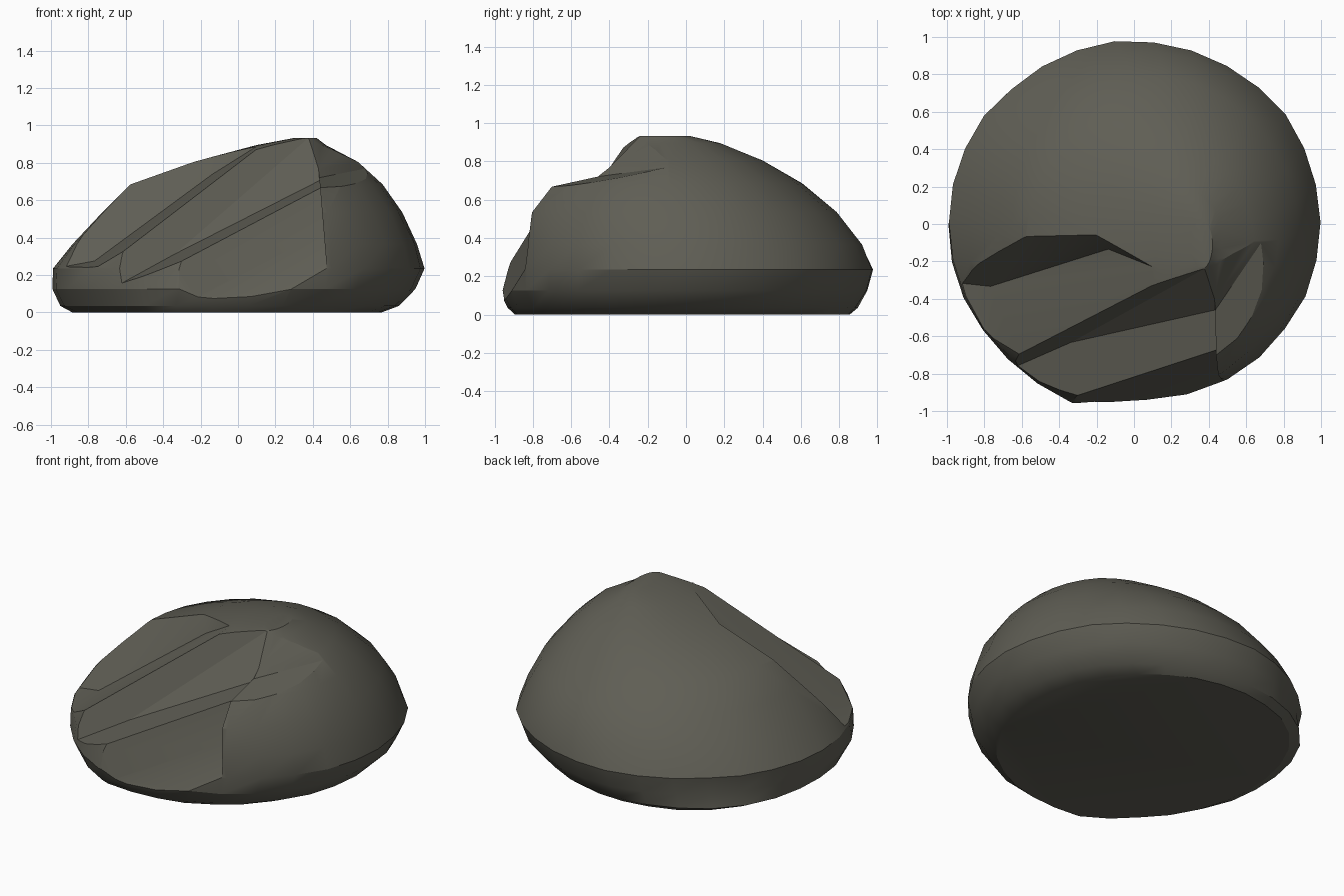
import bpy, bmesh, math, random
from mathutils import Vector

if "Cube" in bpy.data.objects:
    bpy.data.objects.remove(bpy.data.objects["Cube"])

random.seed(4)
SEG = 30

stone = bpy.data.materials.new("dark_olive_stone")
stone.diffuse_color = (0.115, 0.112, 0.09, 1)
stone.use_nodes = True
stone.node_tree.nodes["Principled BSDF"].inputs["Base Color"].default_value = stone.diffuse_color


def make_object(name, bm):
    bmesh.ops.recalc_face_normals(bm, faces=bm.faces)
    me = bpy.data.meshes.new(name)
    bm.to_mesh(me)
    bm.free()
    ob = bpy.data.objects.new(name, me)
    bpy.context.collection.objects.link(ob)
    me.materials.append(stone)
    return ob


def bump(a, centre, width):
    """Smooth bump of height 1 around an angle in degrees."""
    d = (math.degrees(a) - centre + 180) % 360 - 180
    return math.exp(-(d / width) ** 2)


# Rounded boulder: oval slices as (z, x min, x max, y min, y max)
slices = [
    (0.005, -0.87, 0.77, -0.88, 0.84), (0.04, -0.94, 0.86, -0.92, 0.88),
    (0.13, -0.99, 0.95, -0.96, 0.95), (0.24, -0.995, 0.998, -0.96, 0.98),
    (0.37, -0.89, 0.96, -0.94, 0.925), (0.54, -0.73, 0.88, -0.90, 0.79),
    (0.69, -0.58, 0.77, -0.78, 0.61), (0.81, -0.24, 0.64, -0.58, 0.40),
    (0.90, 0.10, 0.47, -0.34, 0.18), (0.938, 0.30, 0.42, -0.24, 0.02),
]
bm = bmesh.new()
rings = []
for z, x0, x1, y0, y1 in slices:
    ring = []
    for i in range(SEG):
        a = 2 * math.pi * i / SEG
        j = 1 + random.uniform(-0.006, 0.006)
        if z < 0.3:      # protruding foot at the front left
            j += (0.05 if z < 0.2 else 0.02) * bump(a, 250, 14)
        if z < 0.1:      # floor reaches further out at the back left
            j += 0.07 * bump(a, 135, 35)
        elif z < 0.3:
            j -= 0.01 * bump(a, 135, 25)
        ring.append(bm.verts.new(((x0 + x1) / 2 + (x1 - x0) / 2 * math.cos(a) * j,
                                  (y0 + y1) / 2 + (y1 - y0) / 2 * math.sin(a) * j, z)))
    rings.append(ring)
for lo, hi in zip(rings, rings[1:]):
    for i in range(SEG):
        k = (i + 1) % SEG
        bm.faces.new((lo[i], lo[k], hi[k], hi[i]))
bm.faces.new(rings[0][::-1])
bm.faces.new(rings[-1])
rock = make_object("boulder", bm)


def break_off(name, *planes):
    """Remove the space on the open side of all planes (three points + open direction)."""
    bm = bmesh.new()
    bmesh.ops.create_cube(bm, size=5)
    for a, b, c, open_dir in planes:
        a, b, c = Vector(a), Vector(b), Vector(c)
        n = (b - a).cross(c - a).normalized()
        if n.dot(Vector(open_dir)) < 0:
            n.negate()
        bmesh.ops.bisect_plane(bm, geom=bm.verts[:] + bm.edges[:] + bm.faces[:],
                               plane_co=a, plane_no=n, clear_inner=True)
        bmesh.ops.holes_fill(bm, edges=bm.edges[:], sides=0)
    cutter = make_object(name, bm)
    cutter.hide_render = True
    mod = rock.modifiers.new(name, 'BOOLEAN')
    mod.operation = 'DIFFERENCE'
    mod.solver = 'EXACT'
    mod.object = cutter
    bpy.context.view_layer.objects.active = rock
    bpy.ops.object.modifier_apply(modifier=mod.name)
    bpy.data.objects.remove(cutter)


UP, FRONT, LEFT = (0, 0, 1), (0, -1, 0), (-1, 0, 0)
wall = ((0.42, -0.25, 0.9), (0.44, -0.68, 0.66), (0.47, -0.78, 0.3), LEFT)

# Upper ledge on the left shoulder
break_off("upper_ledge_cutter",
          ((-0.6, -0.06, 0.69), (-0.2, -0.06, 0.82), (-0.4, -0.21, 0.56), FRONT),
          ((-0.2, -0.06, 0.82), (0.02, -0.19, 0.86), (-0.05, -0.19, 0.75), FRONT),
          ((-0.75, -0.28, 0.30), (0.05, -0.22, 0.86), (-0.72, -0.75, 0.25), UP),
          ((-0.97, -0.25, 0.25), (-0.75, -0.28, 0.29), (-0.75, -0.70, 0.24), UP))

# Middle ledge: slanted riser, back riser, right wall and one sloping tread
break_off("middle_ledge_cutter",
          ((0.05, -0.36, 0.82), (-0.72, -0.75, 0.25), (0.08, -0.41, 0.66), FRONT),
          ((0.2, -0.24, 0.89), (0.4, -0.26, 0.92), (0.3, -0.40, 0.74), FRONT),
          wall,
          ((0.42, -0.68, 0.66), (-0.53, -0.78, 0.2), (-0.13, -0.86, 0.37), UP))

# Steep front break below the middle ledge, leaving a lip at the foot
break_off("front_break_cutter",
          ((0.42, -0.68, 0.66), (-0.13, -0.86, 0.37), (-0.15, -0.93, 0.12), FRONT),
          wall,
          ((0.47, -0.74, 0.42), (-0.15, -0.93, 0.12), (0.30, -0.87, 0.20), UP))

# Shallow chip beside the right wall
break_off("right_chip_cutter",
          ((0.42, -0.24, 0.9), (0.68, -0.12, 0.76), (0.48, -0.40, 0.73), FRONT),
          ((0.47, -0.42, 0.73), (0.68, -0.12, 0.77), (0.5, -0.68, 0.67), UP))

# Clean up and shade smooth with crisp broken edges
bm = bmesh.new()
bm.from_mesh(rock.data)
bmesh.ops.remove_doubles(bm, verts=bm.verts, dist=0.002)
zmin = min(v.co.z for v in bm.verts)
for v in bm.verts:
    v.co.z -= zmin
bm.to_mesh(rock.data)
bm.free()
bpy.ops.object.select_all(action='DESELECT')
rock.select_set(True)
bpy.context.view_layer.objects.active = rock
bpy.ops.object.shade_smooth_by_angle(angle=math.radians(26))
